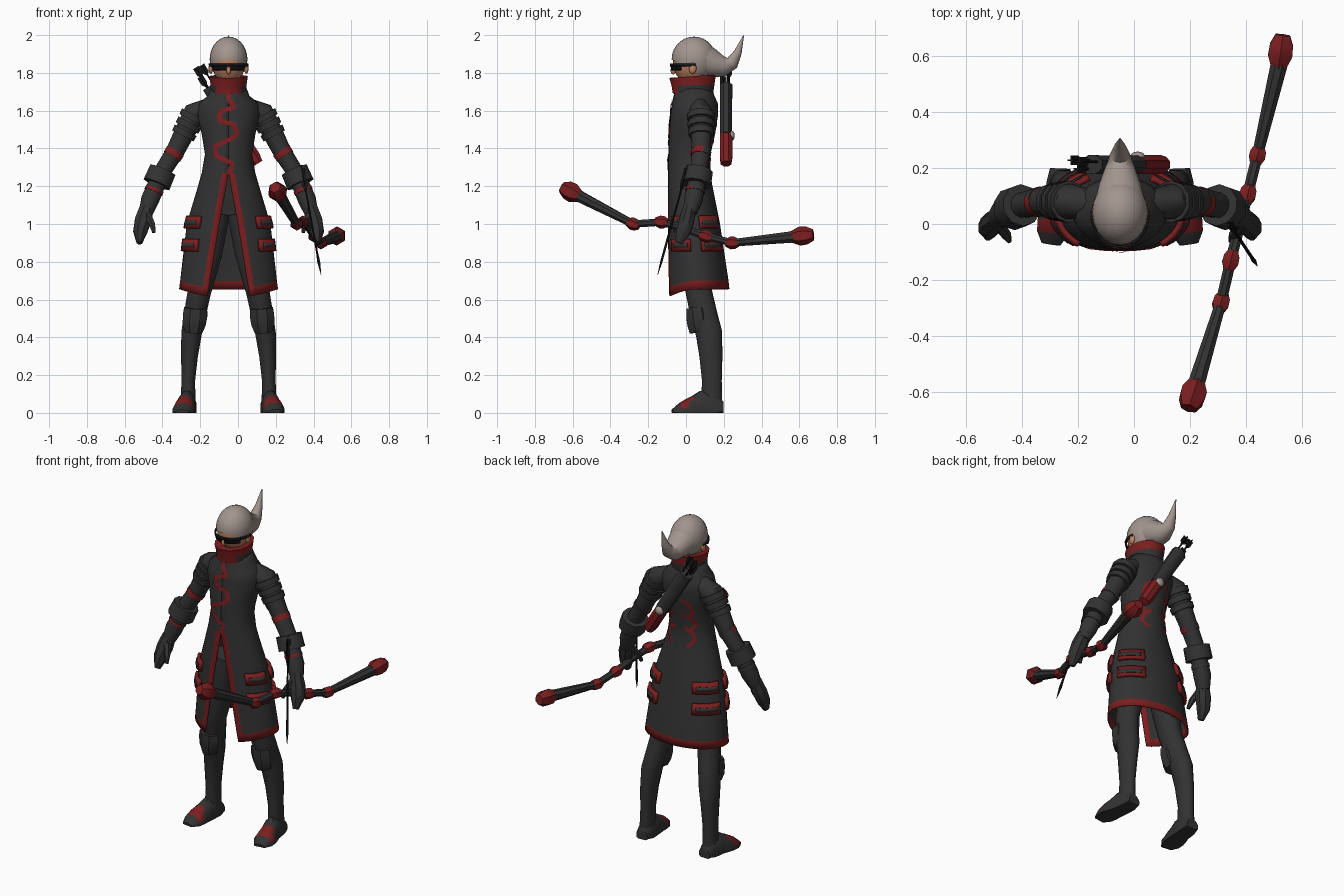
import bpy, bmesh, math
from math import sin, cos, pi, sqrt, asin, radians
from mathutils import Vector

cube = bpy.data.objects.get("Cube")
if cube:
    bpy.data.objects.remove(cube, do_unlink=True)
CX = -0.05  # body centre line


def material(name, rgb):
    m = bpy.data.materials.new(name)
    m.use_nodes = True
    m.diffuse_color = (*rgb, 1)
    bsdf = m.node_tree.nodes["Principled BSDF"]
    bsdf.inputs["Base Color"].default_value = (*rgb, 1)
    bsdf.inputs["Roughness"].default_value = 0.9
    return m


CLOTH = material("charcoal cloth", (0.032, 0.032, 0.033))
RED = material("dark red", (0.2, 0.013, 0.014))
SKIN = material("tan skin", (0.52, 0.23, 0.12))
HAIR = material("ash hair", (0.36, 0.3, 0.27))
BLACK = material("black", (0.008, 0.008, 0.009))


def build(name, verts, faces, mats, rule=None, thick=0, recalc=True):
    mesh = bpy.data.meshes.new(name)
    mesh.from_pydata([tuple(v) for v in verts], [], faces)
    if recalc:
        bm = bmesh.new()
        bm.from_mesh(mesh)
        bmesh.ops.recalc_face_normals(bm, faces=bm.faces)
        bm.to_mesh(mesh)
        bm.free()
    for m in mats:
        mesh.materials.append(m)
    if rule:
        for p in mesh.polygons:
            p.material_index = int(rule(p.index, p.center, p.normal))
    ob = bpy.data.objects.new(name, mesh)
    bpy.context.scene.collection.objects.link(ob)
    if thick:
        s = ob.modifiers.new("Thickness", 'SOLIDIFY')
        s.thickness, s.offset = abs(thick), (1 if thick > 0 else -1)
    bpy.ops.object.select_all(action='DESELECT')
    ob.select_set(True)
    bpy.context.view_layer.objects.active = ob
    bpy.ops.object.shade_smooth_by_angle(angle=radians(40))
    return ob


def grid_faces(rows, cols):
    return [(r * cols + c, r * cols + c + 1, (r + 1) * cols + c + 1, (r + 1) * cols + c)
            for r in range(rows - 1) for c in range(cols - 1)]


def tube(name, pts, mats, sides=10, rule=None, floor=False):
    """Loft through points (x, y, z, width radius[, depth radius])."""
    P = [Vector(p[:3]) for p in pts]
    span = (P[-1] - P[0]).normalized()
    ref = Vector((0, 0, 1)) if abs(span.z) < 0.7 else Vector((0, 1, 0))
    verts, n = [], len(P)
    for i, p in enumerate(pts):
        t = (P[min(i + 1, n - 1)] - P[max(i - 1, 0)]).normalized()
        u = ref.cross(t).normalized()
        v = t.cross(u)
        for k in range(sides):
            a = 2 * pi * (k + 0.5) / sides
            q = P[i] + u * p[3] * cos(a) + v * p[-1] * sin(a)
            if floor:
                q.z = max(q.z, 0)
            verts.append(q)
    faces = [(r * sides + k, r * sides + (k + 1) % sides, (r + 1) * sides + (k + 1) % sides,
              (r + 1) * sides + k) for r in range(n - 1) for k in range(sides)]
    faces += [tuple(range(sides)), tuple(range((n - 1) * sides, n * sides))]
    return build(name, verts, faces, mats, rule)


def ball(name, c, r, mat, cut=None):
    bm = bmesh.new()
    bmesh.ops.create_uvsphere(bm, u_segments=20, v_segments=14, radius=1)
    for v in bm.verts:
        v.co = Vector(c) + Vector([a * b for a, b in zip(v.co, r)])
    if cut:
        bmesh.ops.bisect_plane(bm, geom=bm.verts[:] + bm.edges[:] + bm.faces[:],
                               plane_co=cut[0], plane_no=cut[1], clear_inner=True)
    verts = [v.co.copy() for v in bm.verts]
    bm.verts.index_update()
    faces = [tuple(v.index for v in f.verts) for f in bm.faces]
    bm.free()
    return build(name, verts, faces, [mat], recalc=False)


# Coat shape: height, half width, front y, back y
PROFILE = [(0.655, 0.262, -0.105, 0.23), (0.7, 0.256, -0.105, 0.225), (1.0, 0.222, -0.1, 0.18),
           (1.2, 0.162, -0.097, 0.14), (1.27, 0.142, -0.096, 0.13), (1.37, 0.125, -0.094, 0.13),
           (1.48, 0.143, -0.09, 0.155), (1.58, 0.168, -0.083, 0.17), (1.64, 0.155, -0.075, 0.168),
           (1.68, 0.11, -0.065, 0.15), (1.73, 0.092, -0.06, 0.135)]


def section(z):
    z = min(max(z, PROFILE[0][0]), PROFILE[-1][0])
    for a, b in zip(PROFILE, PROFILE[1:]):
        if z <= b[0]:
            k = (z - a[0]) / (b[0] - a[0])
            return [p + (q - p) * k for p, q in zip(a[1:], b[1:])]


def coat(phi, z, off=0):
    rx, yf, yb = section(z)
    return Vector((CX + (rx + off) * sin(phi), (yf + yb) / 2 - ((yb - yf) / 2 + off) * cos(phi), z))


def face(phi, z, off=0):
    s = sqrt(max(0, 1 - ((z - 1.86) / 0.12) ** 2))
    return Vector((CX + (0.09 * s + off) * sin(phi), 0.03 - (0.1 * s + off) * cos(phi), z))


def patch(name, surf, f0, f1, z0, z1, mat, off, thick=0.008, n=8):
    verts = [surf(radians(f0 + (f1 - f0) * c / n), z, off) for z in (z0, z1) for c in range(n + 1)]
    return build(name, verts, grid_faces(2, n + 1), [mat], thick=thick, recalc=False)


def ribbon(name, pts, width, back=False):
    """Painted stripe laid on the coat along (x, z) points."""
    path = []
    for a, b in zip(pts, pts[1:]):
        path += [Vector(a).lerp(Vector(b), k / 4) for k in range(4)]
    path.append(Vector(pts[-1]))
    sides = [[], []]
    for i, p in enumerate(path):
        t = path[min(i + 1, len(path) - 1)] - path[max(i - 1, 0)]
        nrm = Vector((-t.y, t.x)).normalized() * width / 2
        for row, q in zip(sides, (p + nrm, p - nrm)):
            phi = asin(max(-1, min(1, (q.x - CX) / section(q.y)[0])))
            row.append(coat(pi - phi if back else phi, q.y, 0.005))
    build(name, sides[0] + sides[1], grid_faces(2, len(path)), [RED])


# Long coat with an open front, red edging and hem
N = 40
verts = []
for z, rx, yf, yb in PROFILE:
    a0 = asin(0.115 * max(0, 1.27 - z) / 0.62 / rx)
    a1 = a0 + 0.034 / rx
    angles = [a0] + [a1 + (2 * pi - 2 * a1) * k / N for k in range(N + 1)] + [2 * pi - a0]
    for a in angles:
        p = coat(a, z)
        if z < 0.75:
            p.z -= 0.045 * max(0, cos(a)) ** 2
        verts.append(p)
COLS = N + 2
build("long_coat", verts, grid_faces(len(PROFILE), COLS + 1), [CLOTH, RED],
      lambda i, c, n: i < COLS or (c.z < 1.27 and i % COLS in (0, COLS - 1)), thick=-0.008, recalc=False)
tube("collar", [(CX, 0.037, 1.69, 0.098, 0.108), (CX, 0.037, 1.735, 0.096, 0.115),
                (CX, 0.035, 1.782, 0.103, 0.125), (CX, 0.035, 1.765, 0.085, 0.1)],
     [RED, CLOTH], 20, lambda i, c, n: c.z < 1.735 and c.y > -0.03)

# Winding front ornament and claw marks on the back
ribbon("front_ornament", [(-0.05, 1.72), (-0.05, 1.66), (-0.02, 1.62), (-0.09, 1.595), (-0.1, 1.55),
                          (-0.02, 1.525), (-0.005, 1.48), (-0.03, 1.455), (-0.12, 1.41),
                          (-0.11, 1.36), (-0.03, 1.32), (-0.05, 1.26)], 0.025)
for s in (-1, 1):
    for k in range(3):
        z = 1.53 - 0.09 * k
        ribbon("back_claw_mark", [(CX + s * 0.03, z), (CX + s * 0.075, z - 0.035),
                                  (CX + s * 0.085, z - 0.075), (CX + s * 0.05, z - 0.12)], 0.02, True)

# Hip straps: red plates with dark centres
for s in (-1, 1):
    for z in (0.975, 0.855):
        for f0, f1 in ((42, 82), (102, 150)):
            lo, hi = (f0, f1) if s > 0 else (-f1, -f0)
            patch("hip_strap", coat, lo, hi, z, z + 0.065, RED, 0.0, 0.018)
            patch("hip_strap_centre", coat, lo + 5, hi - 5, z + 0.02, z + 0.045, CLOTH, 0.018, 0.003)

# Head, hair and glasses
tube("neck", [(CX, 0.04, 1.68, 0.06), (CX, 0.04, 1.82, 0.06)], [SKIN], 12)
ball("head", (CX, 0.03, 1.86), (0.09, 0.1, 0.12), SKIN)
ball("nose", (CX, -0.068, 1.812), (0.012, 0.014, 0.02), SKIN)
ball("hair_cap", (CX, 0.042, 1.872), (0.1, 0.118, 0.12), HAIR, ((0, -0.07, 1.868), (0, 0.5, 1)))
tube("hair_tail", [(CX, 0.08, 1.872, 0.09), (CX, 0.14, 1.85, 0.075), (CX, 0.2, 1.835, 0.055),
                   (CX, 0.245, 1.853, 0.036), (CX, 0.275, 1.91, 0.021), (CX, 0.305, 1.998, 0.002)],
     [HAIR], 14)
for s in (-1, 1):
    ball("ear", (CX + s * 0.094, 0.035, 1.825), (0.012, 0.02, 0.03), SKIN)
    lo, hi = (6, 58) if s > 0 else (-58, -6)
    patch("glasses_lens", face, lo, hi, 1.815, 1.848, BLACK, 0.008)
patch("glasses_frame", face, -100, 100, 1.836, 1.85, BLACK, 0.008, n=20)

# Arms and legs, both sides
ARM = [(0.1, 0.07, 1.62, 0.05), (0.18, 0.08, 1.585, 0.064), (0.235, 0.08, 1.48, 0.056),
       (0.285, 0.08, 1.38, 0.05), (0.355, 0.065, 1.27, 0.046), (0.415, 0.04, 1.13, 0.05),
       (0.438, 0.02, 1.06, 0.038)]
for s in (-1, 1):
    side = "left" if s > 0 else "right"

    def limb(name, pts, mats=(CLOTH,), *args, **kw):
        return tube(side + "_" + name, [(CX + s * p[0], *p[1:]) for p in pts], mats, *args, **kw)

    def band(name, seg, k0, k1, extra, mats=(CLOTH,), rule=None):
        a, b = Vector(ARM[seg]), Vector(ARM[seg + 1])
        limb(name, [(*v[:3], v[3] + extra) for v in (a.lerp(b, k0), a.lerp(b, k1))], mats, 10, rule)

    limb("arm", ARM, sides=12)
    for k in (0.05, 0.45, 0.85):
        band("shoulder_plate", 1, k, k + 0.28, 0.012)
    band("elbow_tie", 3, -0.05, 0.2, 0.004, (CLOTH, RED), lambda i, c, n: n.y < 0.3)
    band("cuff", 4, -0.1, 0.42, 0.03)
    band("wrist_tie", 4, 0.6, 0.72, 0.004, (CLOTH, RED), lambda i, c, n: n.y < 0)
    limb("hand", [(0.432, 0.02, 1.09, 0.04, 0.035), (0.452, 0.005, 1.02, 0.048, 0.042),
                  (0.468, -0.015, 0.96, 0.04, 0.04), (0.472, -0.04, 0.9, 0.016, 0.022)], sides=8)
    limb("thumb", [(0.43, -0.005, 1.05, 0.022), (0.405, -0.04, 1.0, 0.018), (0.395, -0.06, 0.955, 0.01)],
         sides=6)
    limb("leg", [(0.07, 0.06, 1.06, 0.08), (0.11, 0.065, 0.85, 0.08, 0.085), (0.155, 0.068, 0.64, 0.064, 0.072),
                 (0.178, 0.095, 0.52, 0.06, 0.073), (0.196, 0.122, 0.42, 0.056, 0.072),
                 (0.207, 0.132, 0.3, 0.046, 0.063), (0.213, 0.137, 0.17, 0.037, 0.054),
                 (0.215, 0.135, 0.04, 0.042, 0.058)], sides=12)
    limb("knee_pad", [(0.184, 0.075, 0.43, 0.05, 0.06), (0.182, 0.068, 0.47, 0.066, 0.066),
                      (0.177, 0.062, 0.515, 0.07, 0.066), (0.174, 0.058, 0.555, 0.066, 0.06)], sides=8)
    limb("boot", [(0.213, 0.198, 0.02, 0.038, 0.04), (0.215, 0.15, 0.02, 0.048, 0.1),
                  (0.222, 0.08, 0.02, 0.05, 0.1), (0.23, 0.045, 0.015, 0.055, 0.078),
                  (0.236, 0.01, 0.01, 0.06, 0.068), (0.24, -0.03, 0.01, 0.058, 0.045),
                  (0.246, -0.072, 0.005, 0.035, 0.014)], (CLOTH, RED), 12,
         lambda i, c, n: -0.035 < c.y < 0.035 and n.z > 0.45, floor=True)

# Quiver slung across the back, with arrows
bottom, top = Vector((0.105, 0.212, 1.32)), Vector((-0.15, 0.212, 1.73))


def along(k, r, dx=0, dy=0):
    p = bottom.lerp(top, k)
    return (p.x + dx, p.y + dy, p.z, *r)


tube("quiver_base", [along(0, (0.03, 0.03)), along(0.08, (0.038, 0.036)), along(0.38, (0.036, 0.036))], [RED], 8)
tube("quiver_body", [along(0.36, (0.04, 0.034)), along(1, (0.045, 0.036))], [CLOTH], 8)
ball("quiver_knot", along(0.36, (), 0, 0.03)[:3], (0.026, 0.016, 0.026), HAIR)
for dx, dy, k in ((-0.012, 0.015, 1.22), (0.025, 0.01, 1.25), (-0.02, -0.015, 1.1)):
    tube("arrow_shaft", [along(0.9, (0.005,), dx, dy), along(k, (0.005,), dx, dy)], [BLACK], 6)
    for r in ((0.024, 0.004), (0.004, 0.024)):
        tube("arrow_fletching", [along(k - 0.11, (0.004, 0.004), dx, dy), along(k - 0.07, r, dx, dy),
                                 along(k + 0.02, r, dx, dy)], [BLACK], 4)

# Bow held in the left hand: jointed limbs with red knots and tips
GRIP = [(0.21, -0.61, 1.17), (0.31, -0.28, 1.0), (0.345, -0.13, 1.01), (0.378, 0, 0.975),
        (0.405, 0.105, 0.935), (0.44, 0.245, 0.9), (0.525, 0.6, 0.935)]
for i, (a, b) in enumerate(zip(GRIP, GRIP[1:])):
    ra, rb = (0.034 if i == 0 else 0.021), (0.034 if i == 5 else 0.021)
    tube("bow_limb", [(*a, ra), (*b, rb)], [CLOTH], 8)


def knot(name, c, d, l, r):
    c, d = Vector(c), Vector(d).normalized() * l
    tube(name, [(*(c + d * k), r * f) for k, f in ((-1, 0.6), (-0.25, 1), (0.4, 0.95), (1, 0.6))], [RED], 6)


for i in (1, 2, 4, 5):
    knot("bow_joint", GRIP[i], Vector(GRIP[i + 1]) - Vector(GRIP[i - 1]), 0.036, 0.034)
knot("bow_front_tip", GRIP[0], Vector(GRIP[0]) - Vector(GRIP[1]), 0.055, 0.052)
knot("bow_rear_tip", (0.523, 0.615, 0.937), (0.04, 0.3, 0.03), 0.06, 0.05)

# Arrow held beside the bow
head, tail = Vector((0.44, -0.15, 0.73)), Vector((0.335, 0.01, 1.31))
tube("held_arrow", [(*head, 0.001), (*head.lerp(tail, 0.12), 0.009, 0.006), (*head.lerp(tail, 0.2), 0.006),
                    (*tail, 0.005)], [BLACK], 6)
for r in ((0.02, 0.003), (0.003, 0.02)):
    tube("held_arrow_fletching", [(*head.lerp(tail, 0.76), 0.003), (*head.lerp(tail, 0.82), *r),
                                  (*head.lerp(tail, 0.97), *r)], [BLACK], 4)
